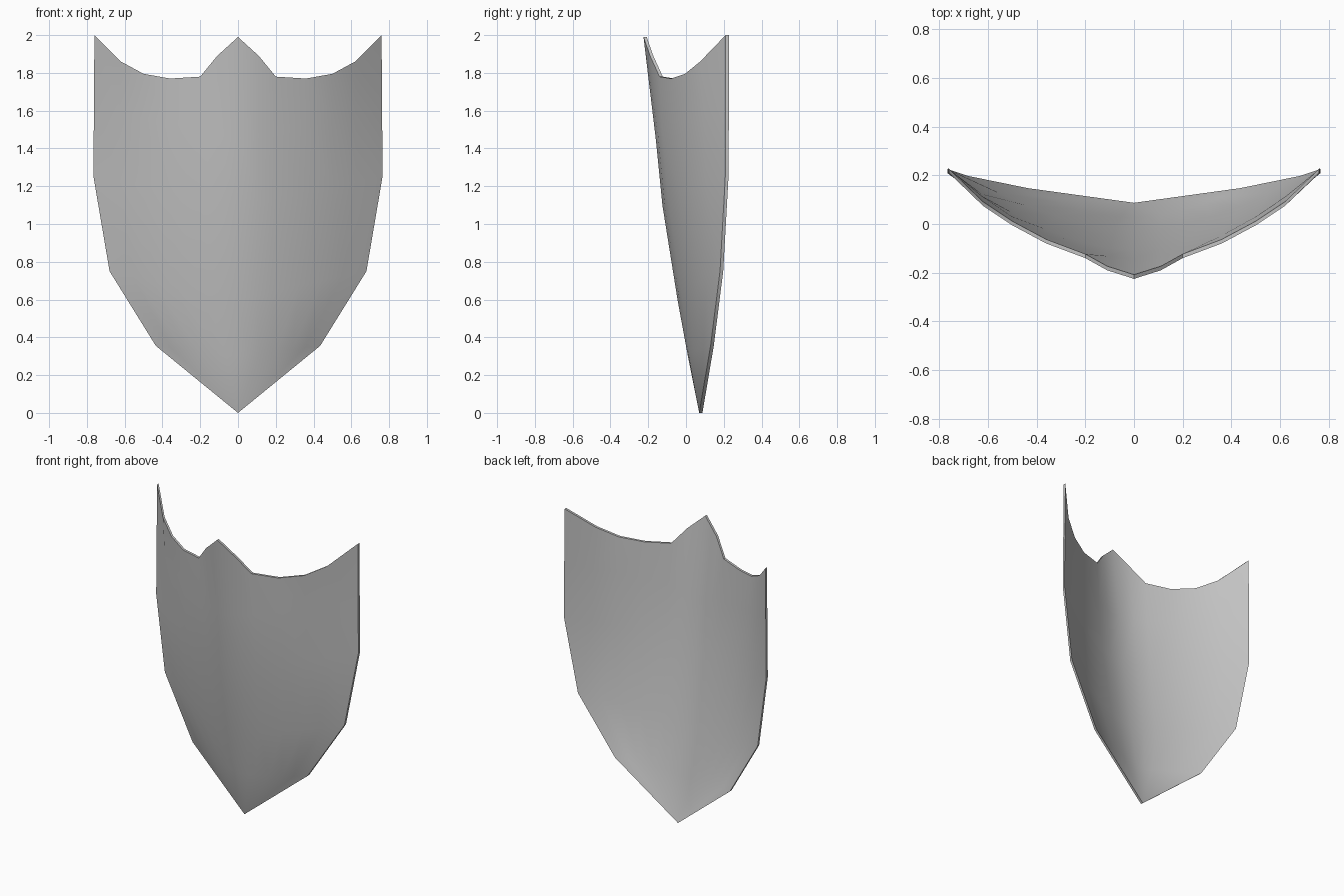
import bpy
import bmesh
from math import radians
from mathutils import Vector

cube = bpy.data.objects.get("Cube")
if cube:
    bpy.data.objects.remove(cube, do_unlink=True)

THICKNESS = 0.017

# Top rim from the centre peak to the side horn
top_rim = [(0, -0.225, 1.99), (0.11, -0.19, 1.89), (0.20, -0.14, 1.78),
           (0.36, -0.08, 1.77), (0.50, -0.005, 1.795), (0.62, 0.075, 1.86),
           (0.76, 0.21, 2.0)]
# Lower rows: centre (y, z) and side edge (x, y, z)
rows = [((-0.16, 1.45), (0.763, 0.21, 1.62)),
        ((-0.125, 1.10), (0.765, 0.208, 1.25)),
        ((-0.045, 0.60), (0.68, 0.18, 0.75)),
        ((0.01, 0.30), (0.435, 0.13, 0.355))]
TIP = (0, 0.07, 0)


def mirrored(half):
    """Full row from a right-hand half that starts on the centre line."""
    return [(-x, y, z) for x, y, z in reversed(half[1:])] + half


def curved_row(centre, edge):
    """Bowed row between the centre line and the side edge."""
    half = []
    for x, _, _ in top_rim:
        f = x / top_rim[-1][0]
        half.append((edge[0] * f,
                     centre[0] + (edge[1] - centre[0]) * f ** 1.8,
                     centre[1] + (edge[2] - centre[1]) * f))
    return half


# Front skin, ending in a fan at the bottom tip
bm = bmesh.new()
grid = [[bm.verts.new(p) for p in mirrored(half)]
        for half in [top_rim] + [curved_row(c, e) for c, e in rows]]
for upper, lower in zip(grid, grid[1:]):
    for i in range(len(upper) - 1):
        bm.faces.new((upper[i], lower[i], lower[i + 1], upper[i + 1]))
tip = bm.verts.new(TIP)
for a, b in zip(grid[-1], grid[-1][1:]):
    bm.faces.new((a, tip, b))

# Back skin and rim
back = bmesh.ops.extrude_face_region(bm, geom=bm.faces[:], use_keep_orig=True)
moved = [v for v in back["geom"] if isinstance(v, bmesh.types.BMVert)]
bmesh.ops.translate(bm, verts=moved, vec=Vector((0, THICKNESS, 0)))
bmesh.ops.recalc_face_normals(bm, faces=bm.faces[:])

mesh = bpy.data.meshes.new("shield_plate")
bm.to_mesh(mesh)
bm.free()
shield = bpy.data.objects.new("shield_plate", mesh)
bpy.context.collection.objects.link(shield)

# Plain grey metal
grey = bpy.data.materials.new("plain_grey")
grey.use_nodes = True
colour = (0.55, 0.55, 0.55, 1)
grey.diffuse_color = colour
grey.node_tree.nodes["Principled BSDF"].inputs["Base Color"].default_value = colour
mesh.materials.append(grey)

# Smooth skins with a crisp rim
bpy.ops.object.select_all(action="DESELECT")
shield.select_set(True)
bpy.context.view_layer.objects.active = shield
bpy.ops.object.shade_smooth_by_angle(angle=radians(40))
